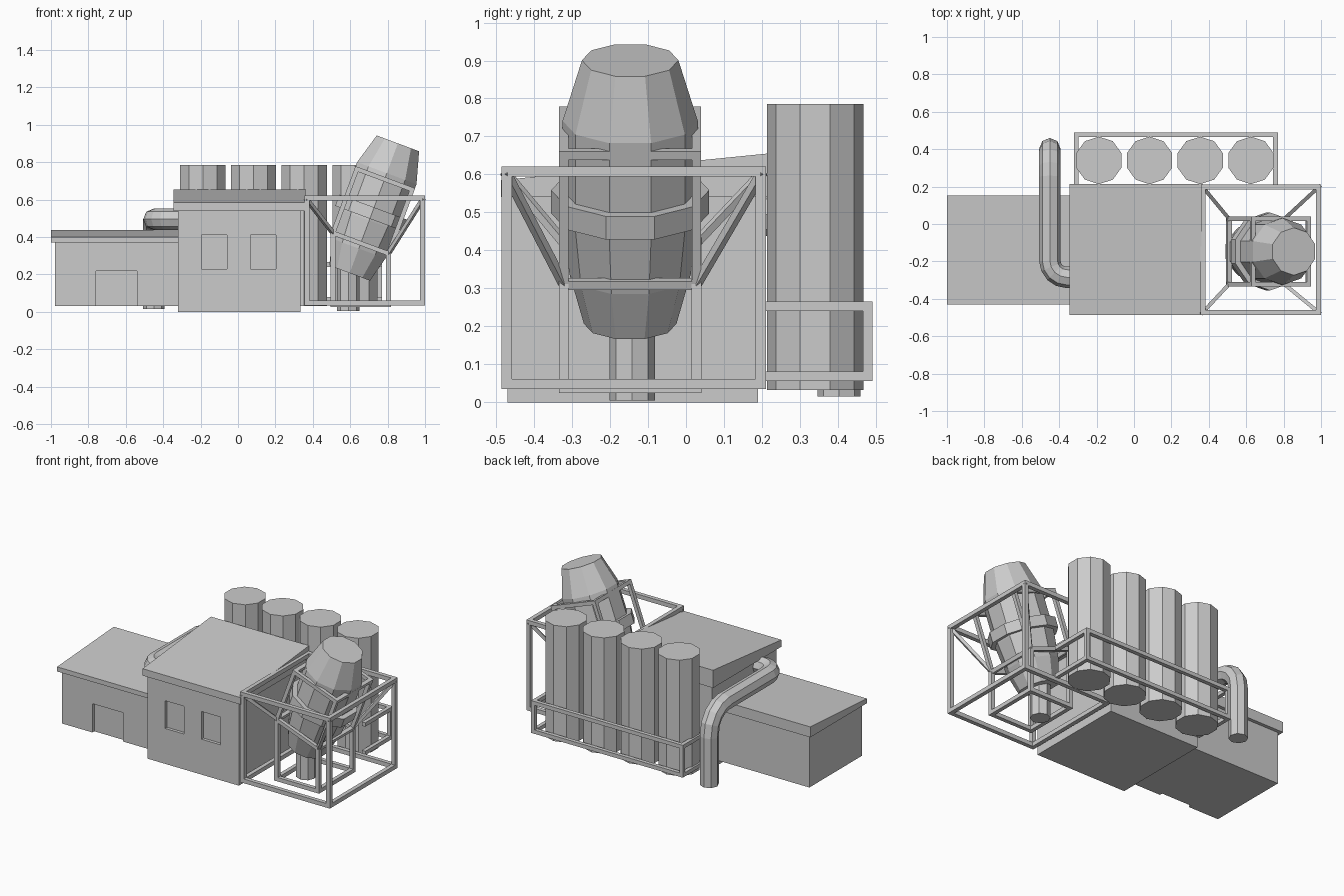
import bpy, bmesh, math
from mathutils import Vector, Matrix

if "Cube" in bpy.data.objects:
    bpy.data.objects.remove(bpy.data.objects["Cube"])


def make(name, bm):
    bmesh.ops.recalc_face_normals(bm, faces=bm.faces)
    me = bpy.data.meshes.new(name)
    bm.to_mesh(me)
    bm.free()
    ob = bpy.data.objects.new(name, me)
    bpy.context.collection.objects.link(ob)
    return ob


def prism(name, x0, x1, profile):
    """Extrude a (y, z) profile along x."""
    bm = bmesh.new()
    f = bm.faces.new([bm.verts.new((x0, y, z)) for y, z in profile])
    ext = bmesh.ops.extrude_face_region(bm, geom=[f])["geom"]
    bmesh.ops.translate(bm, vec=(x1 - x0, 0, 0),
                        verts=[g for g in ext if isinstance(g, bmesh.types.BMVert)])
    return make(name, bm)


def block(name, x0, x1, y0, y1, z0, z1):
    return prism(name, x0, x1, [(y0, z0), (y1, z0), (y1, z1), (y0, z1)])


def recess(ob, x0, x1, y0, y1, z0, z1):
    """Cut a shallow opening into a wall."""
    cutter = block("cutter", x0, x1, y0, y1, z0, z1)
    mod = ob.modifiers.new("recess", 'BOOLEAN')
    mod.object, mod.operation, mod.solver = cutter, 'DIFFERENCE', 'EXACT'
    bpy.context.view_layer.objects.active = ob
    bpy.ops.object.modifier_apply(modifier=mod.name)
    bpy.data.objects.remove(cutter)


def lathe(name, profile, sides, matrix):
    """Faceted solid from (radius, height) rings, one corner along y."""
    bm = bmesh.new()
    rings = []
    for r, h in profile:
        rings.append([bm.verts.new((r * math.sin(a), r * math.cos(a), h))
                      for a in (2 * math.pi * k / sides for k in range(sides))])
    for lo, hi in zip(rings, rings[1:]):
        for k in range(sides):
            n = (k + 1) % sides
            bm.faces.new((lo[k], lo[n], hi[n], hi[k]))
    bm.faces.new(rings[0])
    bm.faces.new(rings[-1])
    bm.transform(matrix)
    return make(name, bm)


def beams(name, segments, w):
    """Square bars between pairs of points, joined in one object."""
    bm = bmesh.new()
    for a, b in segments:
        a, b = Vector(a), Vector(b)
        d = b - a
        rot = d.to_track_quat('Z', 'Y').to_matrix().to_4x4()
        m = Matrix.Translation((a + b) / 2) @ rot @ Matrix.Diagonal((w, w, d.length + w * 0.98, 1))
        bmesh.ops.create_cube(bm, size=1, matrix=m)
    return make(name, bm)


def box_edges(x0, x1, y0, y1, z0, z1):
    c = [(x, y, z) for x in (x0, x1) for y in (y0, y1) for z in (z0, z1)]
    return [(p, q) for i, p in enumerate(c) for q in c[i + 1:]
            if sum(u != v for u, v in zip(p, q)) == 1]


# main building with wedge roof and two windows
main = block("main_walls", -0.32, 0.335, -0.47, 0.19, 0, 0.545)
for x in (-0.195, 0.067):
    recess(main, x, x + 0.135, -0.6, -0.45, 0.23, 0.41)
prism("main_roof", -0.345, 0.36, [(-0.487, 0.54), (0.215, 0.54), (0.215, 0.655), (-0.487, 0.585)])

# side building with wedge roof and door
side = block("side_walls", -0.978, -0.31, -0.41, 0.13, 0.03, 0.375)
recess(side, -0.76, -0.54, -0.6, -0.39, -0.1, 0.217)
prism("side_roof", -1.0, -0.315, [(-0.43, 0.37), (0.152, 0.37), (0.152, 0.438), (-0.43, 0.4)])

# bent pipe from the ground behind to the main wall
path = [(-0.45, 0.403, 0.015), (-0.45, 0.403, 0.33)]
for k in range(1, 5):
    a = math.radians(22.5 * k)
    path.append((-0.45, 0.253 + 0.15 * math.cos(a), 0.345 + 0.15 * math.sin(a)))
for k in range(5):
    a = math.radians(22.5 * k)
    path.append((-0.36 - 0.09 * math.cos(a), -0.195 - 0.09 * math.sin(a), 0.495))
path.append((-0.31, -0.285, 0.495))
cu = bpy.data.curves.new("pipe", 'CURVE')
cu.dimensions = '3D'
cu.bevel_depth, cu.bevel_resolution, cu.use_fill_caps = 0.057, 2, True
sp = cu.splines.new('POLY')
sp.points.add(len(path) - 1)
for pt, co in zip(sp.points, path):
    pt.co = (*co, 1)
sp.use_smooth = False
bpy.context.collection.objects.link(bpy.data.objects.new("pipe", cu))

# row of four storage tanks
for i in range(4):
    lathe(f"storage_tank_{i + 1}", [(0.127, 0.032), (0.127, 0.785)], 10,
          Matrix.Translation((-0.188 + 0.271 * i, 0.34, 0)))

# guard rack around the tanks
rack = []
for z in (0.068, 0.253):
    rack += [((-0.308, 0.22, z), (-0.308, 0.478, z)), ((-0.308, 0.478, z), (0.757, 0.478, z)),
             ((0.757, 0.478, z), (0.757, 0.22, z))]
for x in (-0.308, 0.757):
    rack.append(((x, 0.478, 0.068), (x, 0.478, 0.253)))
beams("tank_rack", rack, 0.025)

# outer cage
beams("outer_cage", box_edges(0.368, 0.987, -0.472, 0.197, 0.048, 0.608), 0.027)

# tilted vessel with band, standing over a column
tilt = Matrix.Translation((0.597, -0.147, 0.207)) @ Matrix.Rotation(math.radians(20.4), 4, 'Y')
lathe("vessel", [(0.122, 0), (0.16, 0.14), (0.178, 0.3), (0.178, 0.57), (0.127, 0.74)], 10, tilt)
lathe("vessel_band", [(0.17, 0.31), (0.208, 0.31), (0.208, 0.375), (0.17, 0.375)], 10, tilt)
lathe("outlet_column", [(0.06, 0.005), (0.06, 0.28)], 8, Matrix.Translation((0.59, -0.142, 0)))

# tilted cradle round the vessel
cx, cy, lo, hi = 0.158, 0.175, 0.17, 0.535
cradle = beams("cradle", box_edges(-cx, cx, -cy, cy, lo, hi), 0.024)
cradle.data.transform(tilt)

# vertical legs, base frame and diagonal struts to the cage
legs, struts = [], []
for sx, cage_x in ((-1, 0.368), (1, 0.987)):
    for sy, cage_y in ((-1, -0.472), (1, 0.197)):
        corner = tilt @ Vector((sx * cx, sy * cy, lo))
        legs.append((corner, (corner.x, corner.y, 0.038)))
        struts.append((corner, (cage_x, cage_y, 0.6)))
feet = [Vector(s[1]) for s in legs]
for a, b in ((0, 1), (1, 3), (3, 2), (2, 0)):
    legs.append((feet[a], feet[b]))
beams("cradle_legs", legs, 0.026)
beams("cage_struts", struts, 0.02)
